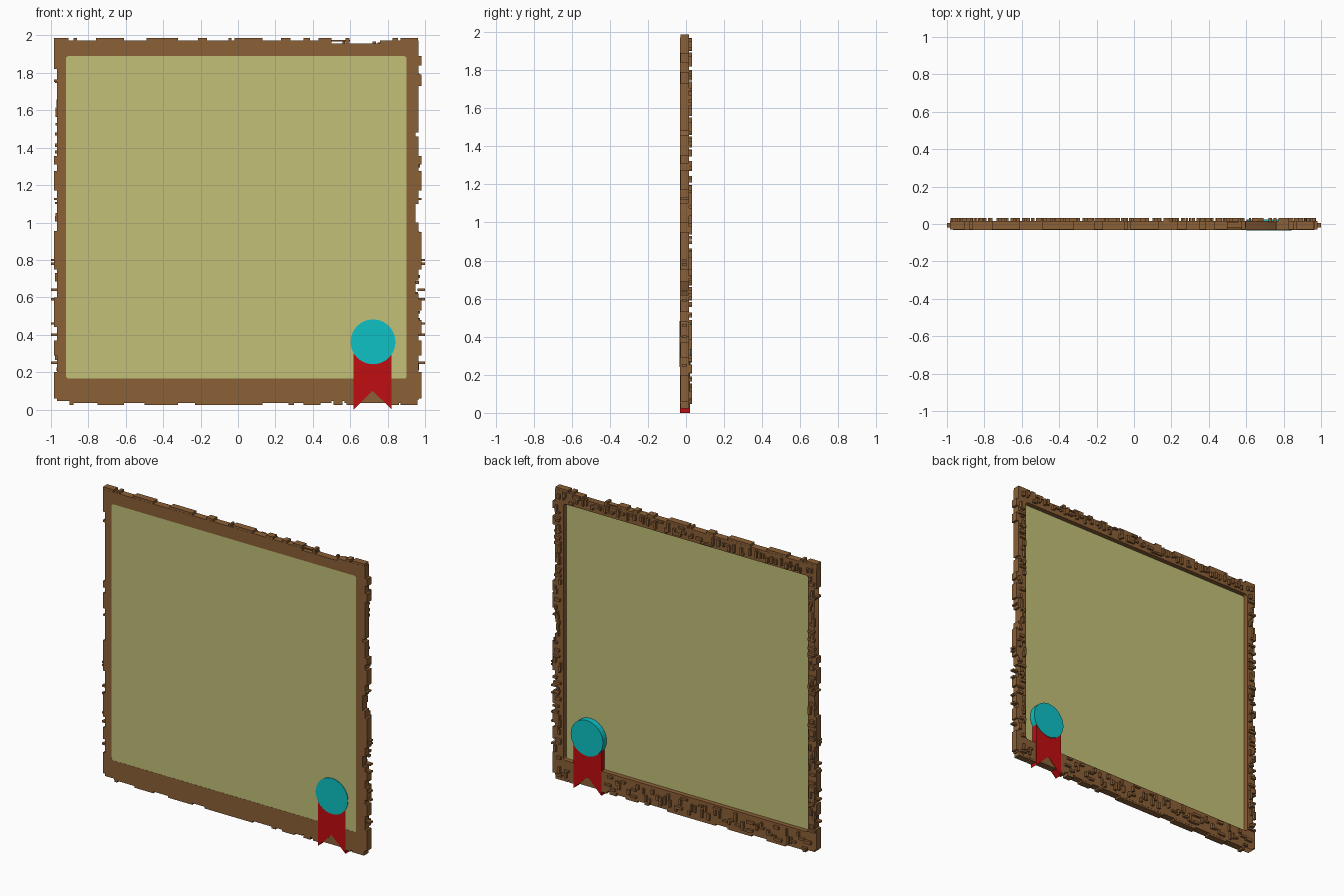
import bpy, bmesh, math, random
from mathutils import Vector

if "Cube" in bpy.data.objects:
    bpy.data.objects.remove(bpy.data.objects["Cube"], do_unlink=True)
random.seed(7)
FRONT, BACK, BUMP = -0.031, 0.016, 0.032


def material(name, rgb):
    m = bpy.data.materials.new(name)
    m.use_nodes = True
    m.diffuse_color = (*rgb, 1)
    m.node_tree.nodes["Principled BSDF"].inputs["Base Color"].default_value = (*rgb, 1)
    return m


WOOD = material("brown wood", (0.26, 0.115, 0.037))
PAPER = material("pale olive", (0.54, 0.53, 0.185))
TEAL = material("teal", (0.004, 0.535, 0.56))
RED = material("red", (0.53, 0.004, 0.005))


def finish(name, bm, mat):
    bmesh.ops.recalc_face_normals(bm, faces=bm.faces)
    me = bpy.data.meshes.new(name)
    bm.to_mesh(me)
    bm.free()
    me.materials.append(mat)
    ob = bpy.data.objects.new(name, me)
    bpy.context.collection.objects.link(ob)
    return ob


def add_box(bm, x0, x1, y0, y1, z0, z1):
    vs = bmesh.ops.create_cube(bm, size=1)["verts"]
    for v in vs:
        v.co = Vector(((x0 + x1) / 2 + v.co.x * (x1 - x0),
                       (y0 + y1) / 2 + v.co.y * (y1 - y0),
                       (z0 + z1) / 2 + v.co.z * (z1 - z0)))


def prism(name, outline, y0, y1, mat):
    """Extrude an x-z outline along y."""
    bm = bmesh.new()
    face = bm.faces.new([bm.verts.new((x, y0, z)) for x, z in outline])
    ext = bmesh.ops.extrude_face_region(bm, geom=[face])["geom"]
    for v in ext:
        if isinstance(v, bmesh.types.BMVert):
            v.co.y = y1
    return finish(name, bm, mat)


def rounded_rect(x0, x1, z0, z1, r):
    pts = []
    for cx, cz, a in ((x1 - r, z1 - r, 0), (x0 + r, z1 - r, 90),
                      (x0 + r, z0 + r, 180), (x1 - r, z0 + r, 270)):
        for k in range(4):
            t = math.radians(a + 30 * k)
            pts.append((cx + r * math.cos(t), cz + r * math.sin(t)))
    return pts


# Frame: filled outline with a rounded opening
curve = bpy.data.curves.new("frame", "CURVE")
curve.dimensions = "2D"
curve.fill_mode = "BOTH"
curve.extrude = (BACK - FRONT) / 2
outer = [(-0.968, 0.045), (0.95, 0.045), (0.95, 1.957), (-0.968, 1.957)]
for pts in (outer, rounded_rect(-0.92, 0.902, 0.165, 1.89, 0.015)):
    s = curve.splines.new("POLY")
    s.points.add(len(pts) - 1)
    s.use_cyclic_u = True
    for p, (x, z) in zip(s.points, pts):
        p.co = (x, z, 0, 1)
frame = bpy.data.objects.new("frame", curve)
frame.rotation_euler.x = math.pi / 2
frame.location.y = (FRONT + BACK) / 2
bpy.context.collection.objects.link(frame)
curve.materials.append(WOOD)
bpy.ops.object.select_all(action="DESELECT")
frame.select_set(True)
bpy.context.view_layer.objects.active = frame
bpy.ops.object.convert(target="MESH")

# Writing surface, nearly flush at the front and recessed at the back
bm = bmesh.new()
add_box(bm, -0.93, 0.912, FRONT + 0.001, -0.015, 0.155, 1.90)
finish("panel", bm, PAPER)

# Rough edges: thin strips with gaps, then chips standing further out
bm = bmesh.new()
for a, b in ((-0.968, 0.5), (0.76, 0.96)):
    add_box(bm, a, b, FRONT, BACK, 1.95, 1.972)
for a, b in ((-0.9, 0.5), (0.57, 0.93)):
    add_box(bm, a, b, FRONT, BACK, 0.036, 0.05)
for a, b in ((0.05, 0.62), (0.69, 1.0), (1.1, 1.46), (1.48, 1.972)):
    add_box(bm, 0.94, 0.966, FRONT, BACK, a, b)
finish("frame_edge_strips", bm, WOOD)

top = [(-0.985, -0.905), (-0.88, -0.86), (-0.76, -0.61), (-0.49, -0.32),
       (-0.215, -0.165), (-0.05, -0.035), (-0.02, 0.13), (0.23, 0.28),
       (0.35, 0.385), (0.43, 0.5), (0.575, 0.595), (0.825, 0.855), (0.87, 0.963)]
bottom = [(-0.9, -0.88), (-0.75, -0.61), (-0.5, -0.32), (-0.23, -0.02), (-0.02, 0.13),
          (0.27, 0.3), (0.35, 0.44), (0.51, 0.56), (0.58, 0.62), (0.82, 0.86), (0.87, 0.96)]
left = [(0.06, 0.2), (0.29, 0.37), (0.44, 0.6), (0.75, 0.955), (1.12, 1.13),
        (1.17, 1.275), (1.31, 1.355), (1.75, 1.765), (1.82, 1.987)]
right = [(0.06, 0.2), (0.29, 0.37), (0.4, 0.48), (0.53, 0.59), (0.75, 0.95),
         (1.12, 1.13), (1.17, 1.275), (1.31, 1.355), (1.73, 1.79), (1.84, 1.89)]
bm = bmesh.new()
for a, b in top:
    add_box(bm, a, b, FRONT + 0.001, BACK - 0.001, 1.95, 1.987)
for a, b in bottom:
    add_box(bm, a, b, FRONT + 0.001, BACK - 0.001, 0.024, 0.06)
for a, b in left:
    add_box(bm, -0.984, -0.95, FRONT + 0.001, BACK - 0.001, a, b)
for a, b in right:
    add_box(bm, 0.94, 0.982, FRONT + 0.001, BACK - 0.001, a, b)
for z in (0.25, 0.4, 0.46, 0.59, 0.64, 0.78, 0.80):
    for x0, x1 in ((-1.0, -0.96), (0.96, 1.0)):
        add_box(bm, x0, x1, -0.02, 0.006, z - 0.006, z + 0.006)
add_box(bm, 0.5, 0.6, -0.02, 0.01, 1.967, 1.975)
finish("frame_edge_chips", bm, WOOD)

# Rough bark chips scattered over the back of the frame
bm = bmesh.new()


def scatter(x0, x1, z0, z1, count):
    horizontal = (x1 - x0) > (z1 - z0)
    for i in range(count):
        w, h = random.uniform(0.01, 0.02), random.uniform(0.025, 0.055)
        if random.random() < 0.4:
            w, h = h, w
        w, h = min(w, x1 - x0), min(h, z1 - z0)
        t = (i + random.random()) / count
        u = random.random()
        x = x0 + (x1 - x0 - w) * (t if horizontal else u)
        z = z0 + (z1 - z0 - h) * (u if horizontal else t)
        add_box(bm, x, x + w, BACK - 0.004, BUMP, z, z + h)


scatter(-0.96, 0.96, 1.90, 1.97, 62)
scatter(-0.96, 0.60, 0.045, 0.155, 58)
scatter(0.84, 0.96, 0.045, 0.155, 5)
scatter(-0.98, -0.925, 0.16, 1.90, 46)
scatter(0.91, 0.975, 0.16, 1.90, 46)
finish("back_chips", bm, WOOD)

# Ribbon tails with slanted ends, one a hair behind the other
for name, side, dy in (("ribbon_tail_right", -1, 0), ("ribbon_tail_left", 1, 0.003)):
    outline = [(0.72, 0.30), (0.72 + side * 0.102, 0.30),
               (0.72 + side * 0.102, 0.0), (0.72, 0.10)]
    prism(name, outline, -0.0325 + dy / 3, 0.018 + dy, RED)

# Round seal
seal = [(0.722 + 0.12 * math.cos(math.tau * k / 32), 0.362 + 0.12 * math.sin(math.tau * k / 32))
        for k in range(32)]
prism("seal", seal, -0.034, 0.024, TEAL)
